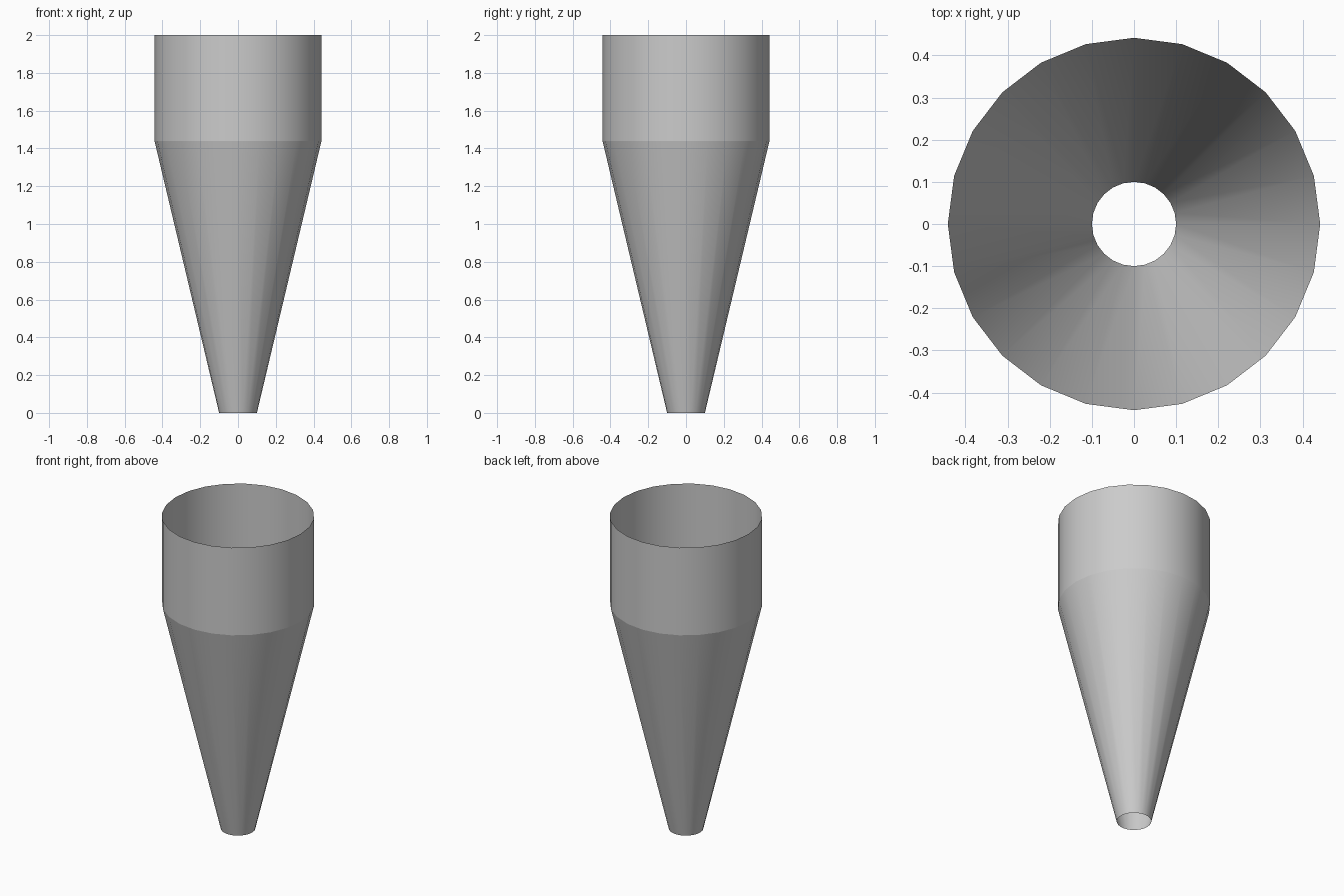
import bpy

if "Cube" in bpy.data.objects:
    bpy.data.objects.remove(bpy.data.objects["Cube"])

SIDES = 24
R_TOP, R_BOTTOM = 0.442, 0.10
Z_JOINT, Z_TOP = 1.44, 2.0


def open_tube(name, r_low, r_high, z_low, z_high):
    """Open-ended thin tube or cone section, smooth around its wall."""
    bpy.ops.mesh.primitive_cone_add(
        vertices=SIDES, radius1=r_low, radius2=r_high, depth=z_high - z_low,
        end_fill_type='NOTHING', location=(0, 0, (z_low + z_high) / 2))
    obj = bpy.context.object
    obj.name = name
    bpy.ops.object.shade_smooth_by_angle()
    return obj


# Tapered lower funnel, open at the spout
open_tube("funnel_cone", R_BOTTOM, R_TOP, 0, Z_JOINT)

# Straight upper collar, open at the rim
open_tube("upper_collar", R_TOP, R_TOP, Z_JOINT, Z_TOP)
